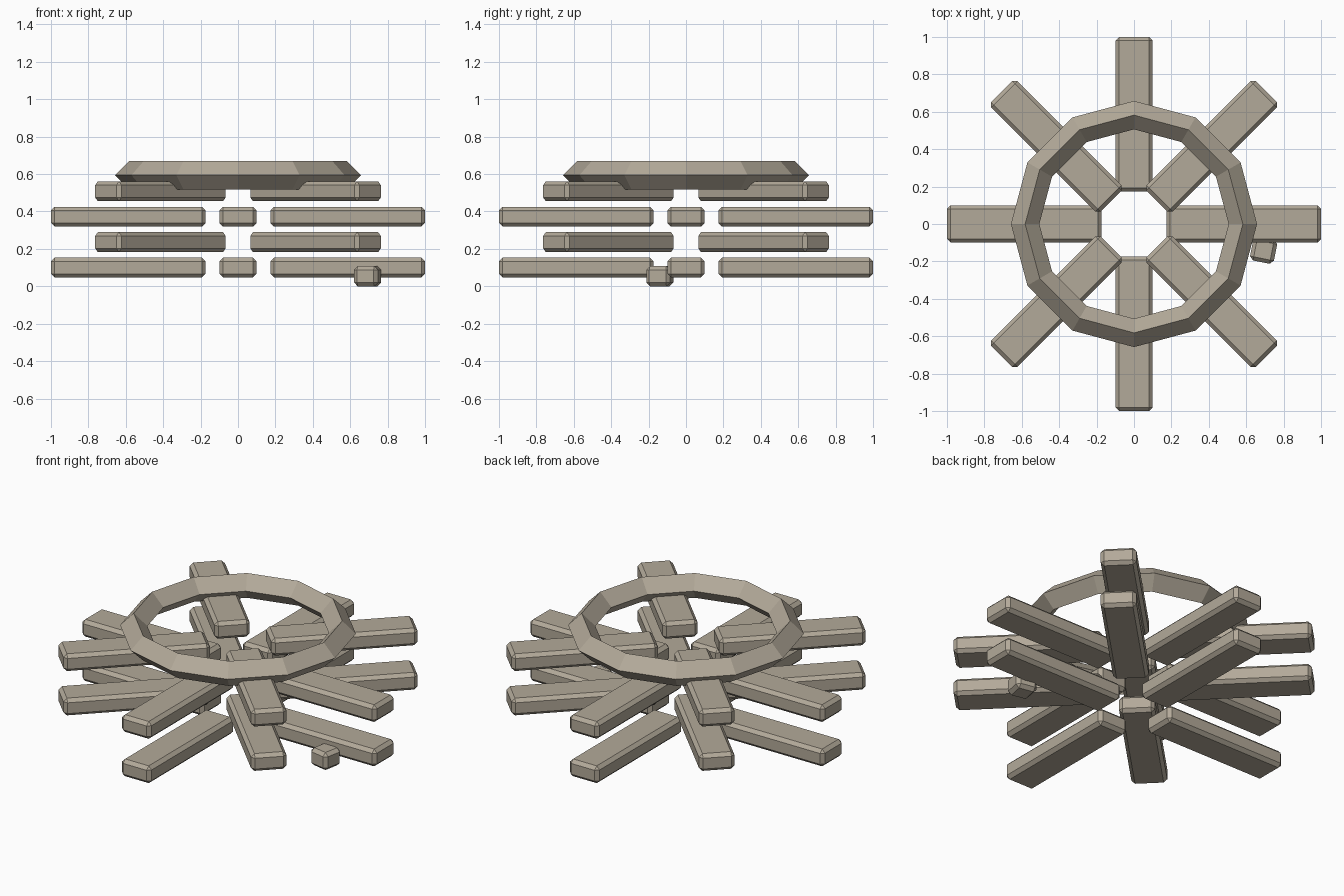
import bpy
import math
from mathutils import Matrix

if "Cube" in bpy.data.objects:
    bpy.data.objects.remove(bpy.data.objects["Cube"])

wood = bpy.data.materials.new("weathered_taupe")
wood.diffuse_color = (0.45, 0.40, 0.32, 1.0)
wood.use_nodes = True
wood.node_tree.nodes["Principled BSDF"].inputs["Base Color"].default_value = wood.diffuse_color


def block(name, size, matrix, bevel=0.02):
    """Box of the given size, placed by a matrix, with single-step chamfers."""
    bpy.ops.mesh.primitive_cube_add(size=1)
    ob = bpy.context.object
    ob.name = name
    ob.data.transform(Matrix.Diagonal((*size, 1)))
    ob.matrix_world = matrix
    ob.data.materials.append(wood)
    mod = ob.modifiers.new("chamfer", 'BEVEL')
    mod.width = bevel
    mod.segments = 1
    return ob


# Four layers of radial logs, alternating straight and diagonal
INNER, OUTER = 0.173, 1.0
WIDTH, HEIGHT = 0.20, 0.106
for layer in range(4):
    z = 0.10 + layer * 0.136
    for i in range(4):
        angle = math.radians(90 * i + 45 * (layer % 2))
        m = (Matrix.Rotation(angle, 4, 'Z')
             @ Matrix.Translation(((INNER + OUTER) / 2, 0, z)))
        block(f"log_layer{layer + 1}_{i + 1}", (OUTER - INNER, WIDTH, HEIGHT), m)

# Small loose block on the ground
block("loose_block", (0.13, 0.13, 0.108),
      Matrix.Translation((0.693, -0.14, 0.054))
      @ Matrix.Rotation(math.radians(-11), 4, 'Z'))

# Twelve-sided ring with a diamond section on top
bpy.ops.mesh.primitive_torus_add(
    major_segments=12, minor_segments=4,
    major_radius=0.582, minor_radius=0.076, location=(0, 0, 0.594))
ring = bpy.context.object
ring.name = "top_ring"
ring.data.materials.append(wood)
for p in ring.data.polygons:
    p.use_smooth = False
